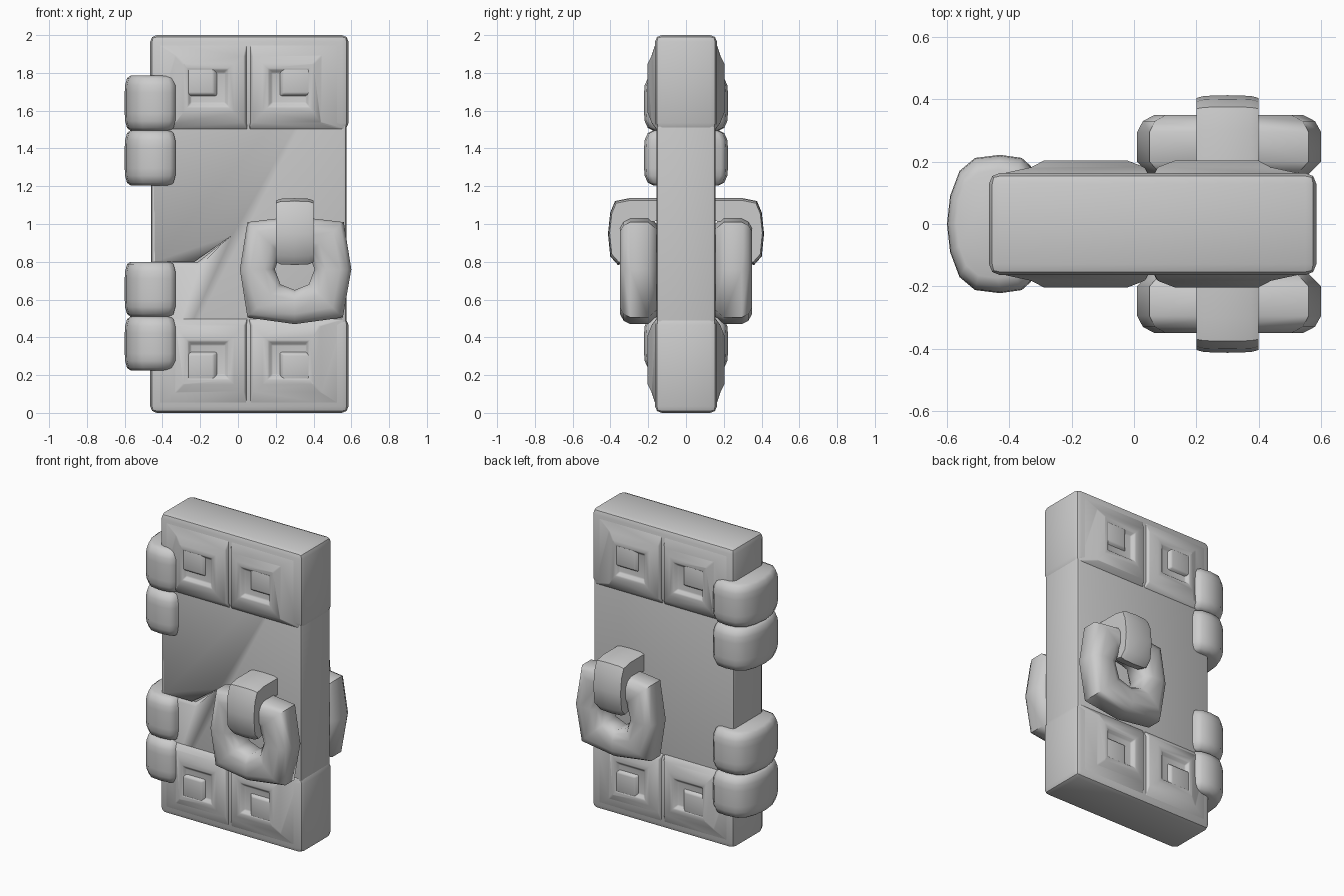
import bpy, bmesh, math

if "Cube" in bpy.data.objects:
    bpy.data.objects.remove(bpy.data.objects["Cube"])


def finish(bm, name, bevel=0, segs=2, mirror=False, angle=40):
    bmesh.ops.recalc_face_normals(bm, faces=bm.faces)
    if bevel:
        edges = [e for e in bm.edges if e.calc_face_angle(0) > math.radians(35)]
        bmesh.ops.bevel(bm, geom=edges, offset=bevel, segments=segs,
                        affect='EDGES', profile=0.5, clamp_overlap=True)
    me = bpy.data.meshes.new(name)
    bm.to_mesh(me)
    bm.free()
    ob = bpy.data.objects.new(name, me)
    bpy.context.collection.objects.link(ob)
    bpy.ops.object.select_all(action='DESELECT')
    ob.select_set(True)
    bpy.context.view_layer.objects.active = ob
    bpy.ops.object.shade_smooth_by_angle(angle=math.radians(angle))
    if mirror:
        m = ob.modifiers.new("front_to_back", 'MIRROR')
        m.use_axis = (False, True, False)
    return ob


def loft(rings, name, closed=False, **kw):
    bm = bmesh.new()
    rows = [[bm.verts.new(p) for p in r] for r in rings]
    n = len(rows[0])
    pairs = list(zip(rows, rows[1:])) + ([(rows[-1], rows[0])] if closed else [])
    for a, b in pairs:
        for i in range(n):
            bm.faces.new((a[i], a[(i + 1) % n], b[(i + 1) % n], b[i]))
    if not closed:
        bm.faces.new(rows[0])
        bm.faces.new(rows[-1])
    return finish(bm, name, **kw)


def box(name, x0, x1, y, z0, z1, bevel):
    rings = [[(x0, -y, z), (x1, -y, z), (x1, y, z), (x0, y, z)] for z in (z0, z1)]
    return loft(rings, name, bevel=bevel)


# Door slab with thicker bands at top and bottom
slab = box("door_slab", -0.46, 0.575, 0.156, 0.03, 1.97, 0.02)
box("top_band", -0.465, 0.585, 0.164, 1.5, 2.0, 0.035)
box("bottom_band", -0.465, 0.585, 0.164, 0.0, 0.5, 0.035)

# Crack in the front face, deepest along its upper edge
front = [(-0.44, 0.80), (-0.23, 0.80), (-0.03, 0.94), (-0.2, 0.765), (-0.44, 0.765)]
deep = [(-0.44, 0.805), (-0.23, 0.805), (-0.03, 0.942), (-0.215, 0.795), (-0.44, 0.795)]
crack = loft([[(x, -0.165, z) for x, z in front], [(x, -0.135, z) for x, z in deep]],
             "crack_cutter")
crack.hide_render = True
crack.hide_set(True)
cut = slab.modifiers.new("crack", 'BOOLEAN')
cut.operation, cut.object, cut.solver = 'DIFFERENCE', crack, 'EXACT'


# Raised panels: nested rectangles (x0, x1, z0, z1, depth), flipped into four corners
def nested(rects, name, flip_x, flip_z, bevel):
    rings = []
    for x0, x1, z0, z1, y in rects:
        ring = [(x0, z0), (x1, z0), (x1, z1), (x0, z1)]
        rings.append([(0.11 - x if flip_x else x, -y, 2 - z if flip_z else z)
                      for x, z in ring])
    loft(rings, name, bevel=bevel, mirror=True, angle=35)


frame = [(-0.45, 0.05, 1.5, 1.97, 0.12), (-0.45, 0.05, 1.5, 1.97, 0.156),
         (-0.33, 0.035, 1.535, 1.89, 0.182), (-0.29, -0.02, 1.59, 1.85, 0.203),
         (-0.265, -0.05, 1.62, 1.82, 0.203), (-0.25, -0.07, 1.64, 1.80, 0.182)]
curl = [(-0.275, -0.10, 1.67, 1.83, 0.17), (-0.27, -0.13, 1.69, 1.825, 0.2)]
for flip_z, level in ((False, "top"), (True, "bottom")):
    for flip_x, side in ((False, "left"), (True, "right")):
        nested(frame, f"{level}_{side}_panel", flip_x, flip_z, 0.006)
        nested(curl, f"{level}_{side}_curl", flip_x, flip_z, 0.008)

# Hinge knuckles: rounded profile lofted upward with tucked ends
half = [(-0.6, 0), (-0.59, 0.09), (-0.56, 0.17), (-0.51, 0.212), (-0.43, 0.222),
        (-0.36, 0.212), (-0.33, 0.185)]
profile = half + [(x, -y) for x, y in reversed(half[1:])]
for i, (z0, z1) in enumerate([(0.225, 0.51), (0.51, 0.80), (1.205, 1.495), (1.495, 1.785)]):
    steps = [(z0, 0.78), (z0 + 0.013, 0.91), (z0 + 0.05, 0.985), (z0 + 0.09, 1),
             (z1 - 0.09, 1), (z1 - 0.05, 0.985), (z1 - 0.013, 0.91), (z1, 0.78)]
    rings = [[(-0.46 + (x + 0.46) * s, y * s, z) for x, y in profile] for z, s in steps]
    loft(rings, f"hinge_knuckle_{i + 1}", angle=50)

# Ring handle: section swept between outer and inner outlines
outer = [(0.6, 0.76), (0.56, 1.01), (0.3, 1.04), (0.05, 1.01), (0.01, 0.76),
         (0.05, 0.505), (0.3, 0.47), (0.555, 0.505)]
inner = [(0.405, 0.76), (0.375, 0.845), (0.3, 0.87), (0.225, 0.845), (0.195, 0.76),
         (0.225, 0.68), (0.3, 0.65), (0.375, 0.68)]
section = [(0, 0.2), (0, 0.295), (0.1, 0.33), (0.3, 0.35), (0.7, 0.35), (0.9, 0.33),
           (1, 0.295), (1, 0.2), (0.75, 0.15), (0.25, 0.15)]
rings = [[(a[0] + (b[0] - a[0]) * t, -y, a[1] + (b[1] - a[1]) * t) for t, y in section]
         for a, b in zip(outer, inner)]
loft(rings, "ring_handle", closed=True, mirror=True, angle=50)

# Clasp strap hooking over the ring
side = [(0.13, 1.135), (0.3, 1.135), (0.375, 1.12), (0.4, 1.06), (0.412, 0.95),
        (0.4, 0.83), (0.36, 0.785), (0.3, 0.80), (0.28, 0.86), (0.29, 1.0), (0.13, 1.02)]
rings = []
for x, s in ((0.2, 0.93), (0.225, 0.99), (0.3, 1.01), (0.375, 0.99), (0.4, 0.93)):
    rings.append([(x, -(0.3 + (y - 0.3) * s), 0.98 + (z - 0.98) * s) for y, z in side])
loft(rings, "handle_clasp", mirror=True, angle=50)
